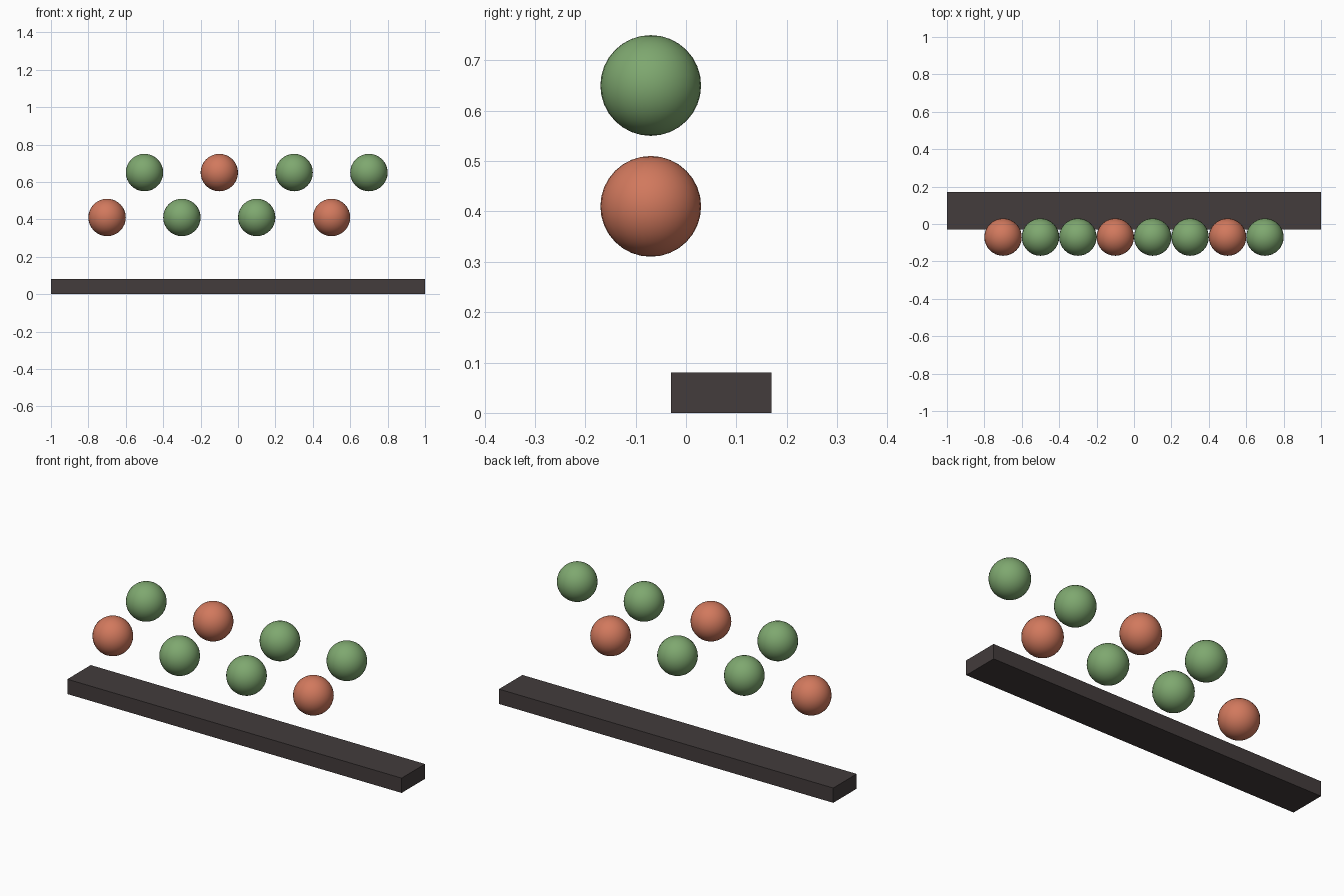
import bpy

default = bpy.data.objects.get("Cube")
if default:
    bpy.data.objects.remove(default, do_unlink=True)


def material(name, rgb):
    mat = bpy.data.materials.new(name)
    mat.use_nodes = True
    colour = (*rgb, 1.0)
    mat.diffuse_color = colour
    mat.node_tree.nodes["Principled BSDF"].inputs["Base Color"].default_value = colour
    return mat


charcoal = material("charcoal", (0.056, 0.045, 0.045))
green = material("leaf green", (0.21, 0.39, 0.16))
orange = material("terracotta", (0.64, 0.19, 0.11))

# Long flat base bar
bpy.ops.mesh.primitive_cube_add(size=1, location=(0, 0.07, 0.04))
bar = bpy.context.object
bar.name = "base_bar"
bar.scale = (2, 0.2, 0.08)
bpy.ops.object.transform_apply(location=False, rotation=False, scale=True)
bar.data.materials.append(charcoal)

# Two staggered rows of balls, listed from the model's right to its left
LOW, HIGH = 0.41, 0.65
balls = [
    (LOW, orange), (HIGH, green), (LOW, green), (HIGH, orange),
    (LOW, green), (HIGH, green), (LOW, orange), (HIGH, green),
]
for i, (height, colour) in enumerate(balls):
    bpy.ops.mesh.primitive_uv_sphere_add(
        segments=32, ring_count=16, radius=0.1,
        location=(-0.7 + 0.2 * i, -0.07, height))
    ball = bpy.context.object
    ball.name = f"ball_{i + 1}"
    ball.data.materials.append(colour)
    bpy.ops.object.shade_smooth()
